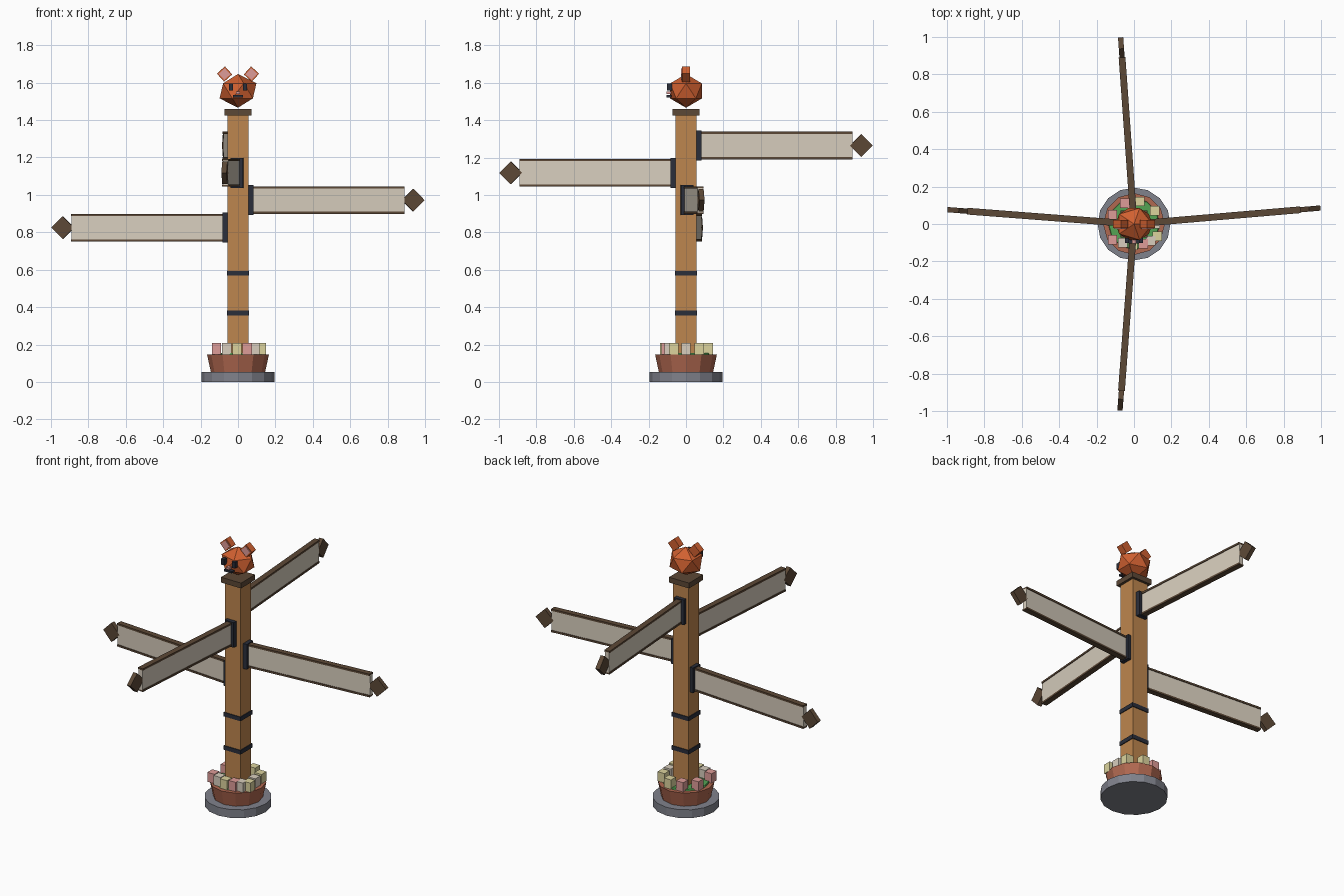
import bpy, bmesh, math
from mathutils import Matrix, Vector

if "Cube" in bpy.data.objects:
    bpy.data.objects.remove(bpy.data.objects["Cube"])


def mat(name, r, g, b):
    """Flat material from 0-255 display values, stored as linear."""
    m = bpy.data.materials.new(name)
    lin = [((c / 255 + 0.055) / 1.055) ** 2.4 for c in (r, g, b)]
    m.diffuse_color = (*lin, 1)
    m.use_nodes = True
    m.node_tree.nodes["Principled BSDF"].inputs["Base Color"].default_value = m.diffuse_color
    return m


TAN = mat("tan wood", 190, 134, 78)
BROWN = mat("dark brown wood", 92, 72, 54)
NAVY = mat("dark iron", 42, 46, 58)
CREAM = mat("cream board", 216, 206, 190)
ORANGE = mat("orange fur", 208, 96, 48)
PINK = mat("pink", 222, 156, 152)
YELLOW = mat("pale yellow", 220, 212, 158)
GREEN = mat("leaf green", 84, 164, 84)
CLAY = mat("terracotta", 176, 104, 80)
STONE = mat("grey stone", 128, 130, 140)


def finish(bm, name, material, matrix=Matrix()):
    me = bpy.data.meshes.new(name)
    bm.to_mesh(me)
    bm.free()
    me.materials.append(material)
    ob = bpy.data.objects.new(name, me)
    ob.matrix_world = matrix
    bpy.context.collection.objects.link(ob)
    return ob


def box(name, material, center, size, parent=Matrix(), spin=0.0):
    """Box of full size at center; spin turns it about its y axis."""
    bm = bmesh.new()
    bmesh.ops.create_cube(bm, size=1)
    bmesh.ops.scale(bm, vec=size, verts=bm.verts)
    m = parent @ Matrix.Translation(center) @ Matrix.Rotation(spin, 4, 'Y')
    return finish(bm, name, material, m)


def cone(name, material, sides, r1, r2, z1, z2):
    bm = bmesh.new()
    bmesh.ops.create_cone(bm, cap_ends=True, segments=sides, radius1=r1,
                          radius2=r2, depth=z2 - z1)
    return finish(bm, name, material, Matrix.Translation((0, 0, (z1 + z2) / 2)))


# Base, planter and greenery
cone("stone_base", STONE, 16, 0.195, 0.195, 0, 0.053)
cone("planter", CLAY, 12, 0.145, 0.165, 0.053, 0.146)
cone("planter_leaves", GREEN, 12, 0.14, 0.135, 0.14, 0.155)

# Block flowers around the planter
FLOWERS = [(-.115, .05, PINK), (-.115, -.085, PINK), (-.06, -.10, CREAM),
           (-.005, -.115, YELLOW), (.05, -.105, PINK), (.09, -.09, CREAM),
           (.125, -.065, YELLOW), (.115, 0, CREAM), (.11, .07, YELLOW),
           (.03, .12, YELLOW), (-.05, .11, PINK)]
for x, y, m in FLOWERS:
    box("flower", m, (x, y, 0.178), (0.05, 0.05, 0.06))

# Post with iron bands and cap
box("post", TAN, (0, 0, 0.785), (0.11, 0.11, 1.29))
for z in (0.368, 0.581):
    box("post_band", NAVY, (0, 0, z), (0.12, 0.12, 0.026))
box("post_cap", BROWN, (0, 0, 1.442), (0.142, 0.142, 0.034))

# Four direction boards, each built along +x then turned
for angle, z in ((4.9, 0.972), (90 + 4.1, 1.264), (180 - 4.4, 0.825), (270 - 4.3, 1.118)):
    turn = Matrix.Translation((0, 0, z)) @ Matrix.Rotation(math.radians(angle), 4, 'Z')
    box("sign_bracket", NAVY, (0.065, 0, 0), (0.03, 0.066, 0.16), turn)
    box("sign_panel", CREAM, (0.475, 0, 0), (0.835, 0.028, 0.13), turn)
    for s in (-1, 1):
        box("sign_rim", BROWN, (0.475, 0, s * 0.068), (0.835, 0.036, 0.012), turn)
    box("sign_tip", BROWN, (0.939, 0, 0), (0.086, 0.028, 0.086), turn, math.pi / 4)

# Faceted animal head
bm = bmesh.new()
bmesh.ops.create_icosphere(bm, subdivisions=1, radius=1)
bmesh.ops.scale(bm, vec=(0.11, 0.1, 0.09), verts=bm.verts)
finish(bm, "head", ORANGE, Matrix.Translation((0, 0, 1.556)))

# Ears and eyes, mirrored
for s in (-1, 1):
    box("ear", ORANGE, (s * 0.072, 0, 1.646), (0.058, 0.042, 0.058), spin=s * math.radians(42))
    box("inner_ear", PINK, (s * 0.072, -0.023, 1.646), (0.044, 0.006, 0.044),
        spin=s * math.radians(42))
    box("eye", NAVY, (s * 0.038, -0.088, 1.576), (0.022, 0.026, 0.038))

# Nose and mouth
box("nose", PINK, (0, -0.093, 1.546), (0.022, 0.024, 0.014))
box("mouth", NAVY, (0, -0.09, 1.527), (0.055, 0.026, 0.012))
